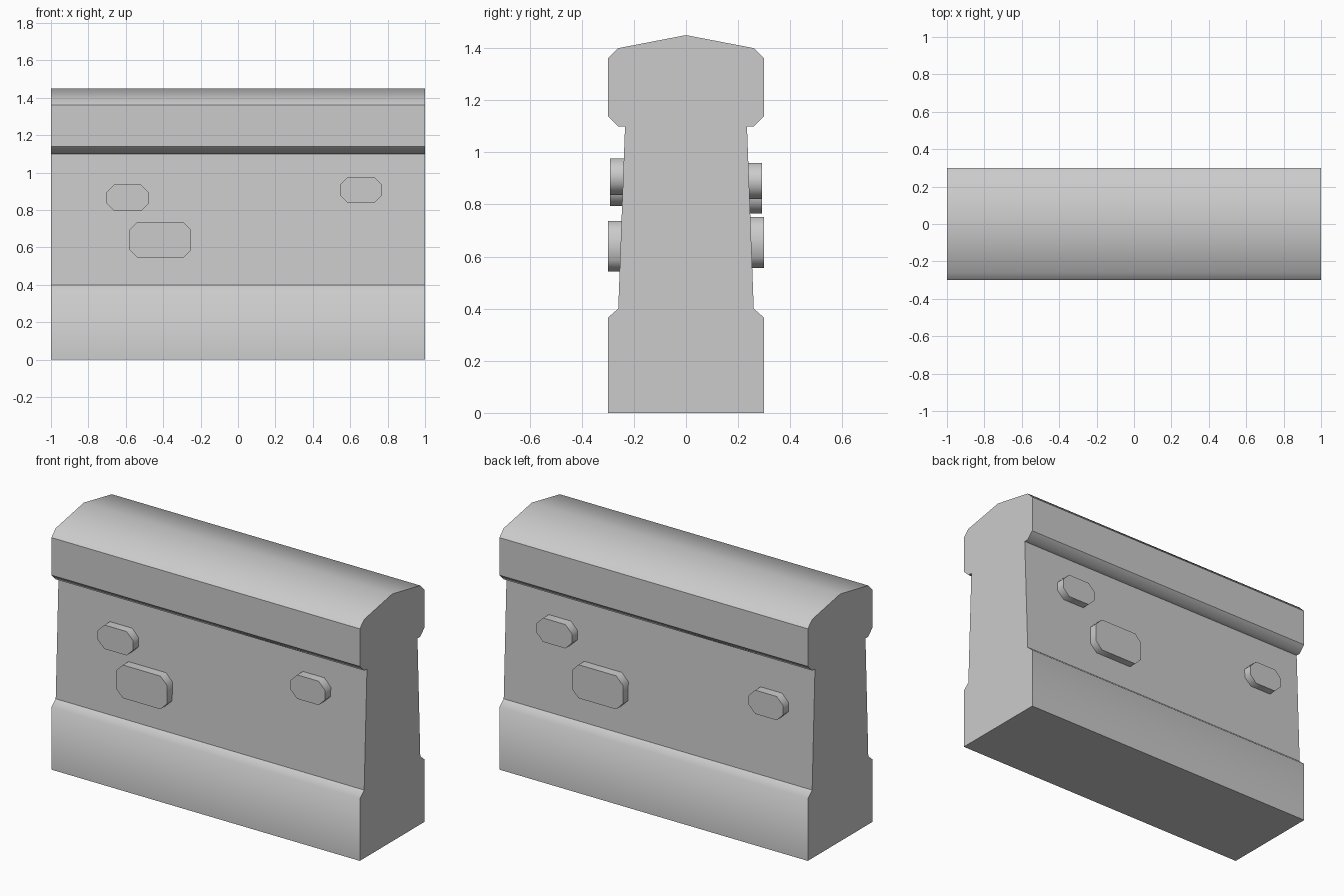
import bpy, bmesh, math

if "Cube" in bpy.data.objects:
    bpy.data.objects.remove(bpy.data.objects["Cube"])


def prism(name, points, axis_pair, start, end, sharp):
    """Extrude a closed outline; outline corners listed in sharp stay hard."""
    def place(p, d):
        return (d, p[0], p[1]) if axis_pair == "yz" else (p[0], d, p[1])
    bm = bmesh.new()
    a = [bm.verts.new(place(p, start)) for p in points]
    b = [bm.verts.new(place(p, end)) for p in points]
    n = len(points)
    caps = [bm.faces.new(a), bm.faces.new(b[::-1])]
    for i in range(n):
        j = (i + 1) % n
        bm.faces.new((a[i], b[i], b[j], a[j]))
    for f in bm.faces:
        f.smooth = True
    for cap in caps:
        for e in cap.edges:
            e.smooth = False
    for i in sharp:
        bm.edges.get((a[i], b[i])).smooth = False
    bmesh.ops.recalc_face_normals(bm, faces=bm.faces)
    mesh = bpy.data.meshes.new(name)
    bm.to_mesh(mesh)
    bm.free()
    obj = bpy.data.objects.new(name, mesh)
    bpy.context.collection.objects.link(obj)
    return obj


# Wall body: half profile (y, z), mirrored about the ridge
half = [(0.3, 0), (0.3, 0.365), (0.26, 0.4), (0.234, 1.1), (0.26, 1.1),
        (0.3, 1.14), (0.3, 1.36), (0.26, 1.4)]
profile = half + [(0, 1.45)] + [(-y, z) for y, z in reversed(half)]
hard = [0, 2, 3, 5, 6]
last = len(profile) - 1
prism("wall_body", profile, "yz", -1, 1, hard + [last - i for i in hard])


# Protruding stones: outlines with clipped corners
def stone(name, x0, x1, z0, z1, y, c=0.043):
    outline = [(x0 + c, z0), (x1 - c, z0), (x1, z0 + c), (x1, z1 - c),
               (x1 - c, z1), (x0 + c, z1), (x0, z1 - c), (x0, z0 + c)]
    prism(name, outline, "xz", math.copysign(0.2, y), y, [])


stone("front_stone_upper_left", -0.705, -0.475, 0.795, 0.935, -0.292)
stone("front_stone_large", -0.58, -0.25, 0.543, 0.737, -0.3)
stone("front_stone_right", 0.545, 0.77, 0.837, 0.977, -0.292)
stone("back_stone_right", 0.535, 0.765, 0.82, 0.96, 0.292)
stone("back_stone_large", 0.2, 0.53, 0.556, 0.752, 0.3)
stone("back_stone_left", -0.835, -0.61, 0.766, 0.905, 0.292)
